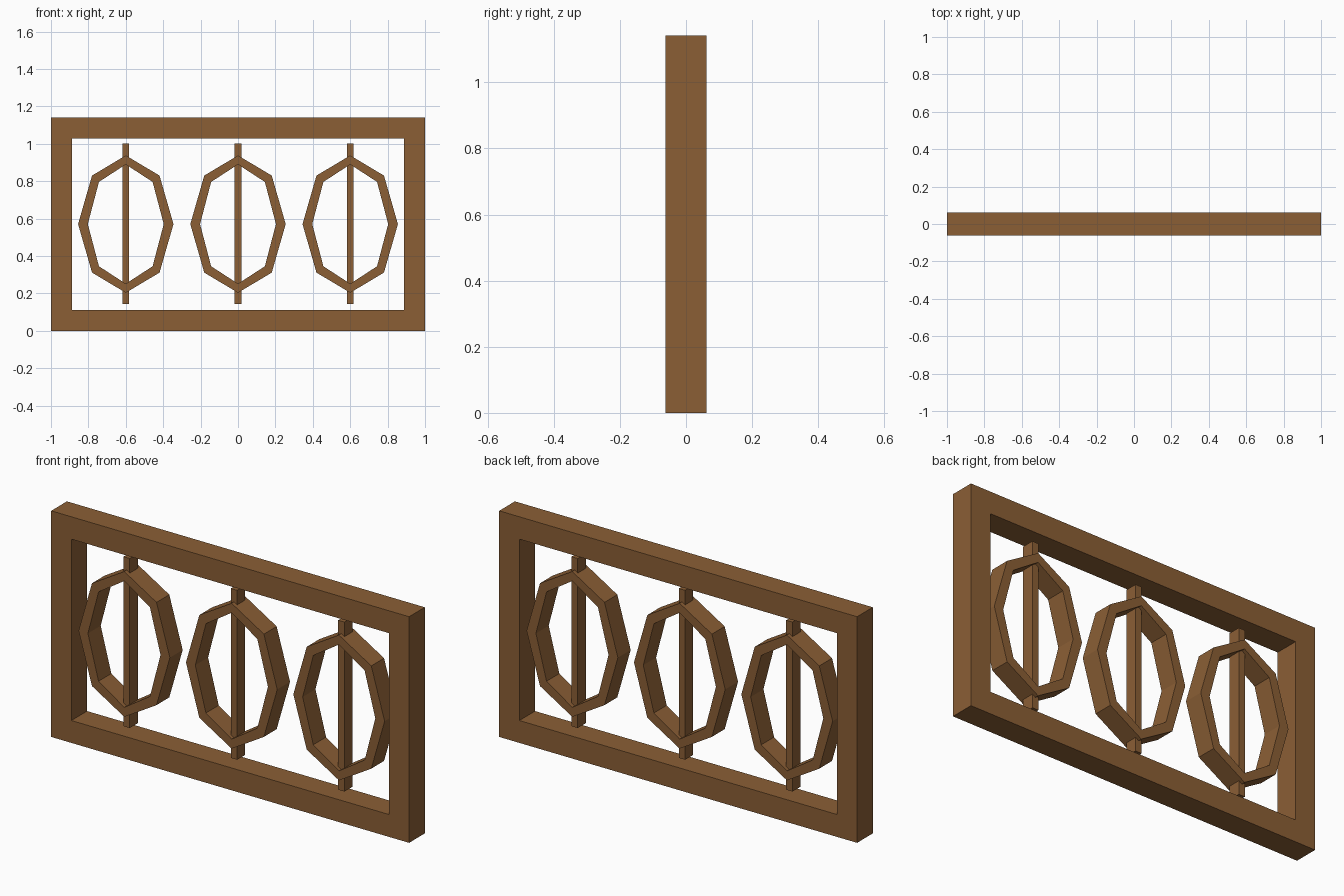
import bpy, bmesh, math

if "Cube" in bpy.data.objects:
    bpy.data.objects.remove(bpy.data.objects["Cube"])

wood = bpy.data.materials.new("brown_wood")
wood.diffuse_color = (0.258, 0.114, 0.036, 1)
wood.use_nodes = True
wood.node_tree.nodes["Principled BSDF"].inputs["Base Color"].default_value = wood.diffuse_color

W, H, D, T = 2.0, 1.142, 0.125, 0.113   # frame width, height, depth, beam thickness
MID = H / 2


def finish(name, bm):
    bmesh.ops.recalc_face_normals(bm, faces=bm.faces)
    me = bpy.data.meshes.new(name)
    bm.to_mesh(me)
    bm.free()
    me.materials.append(wood)
    bpy.context.collection.objects.link(bpy.data.objects.new(name, me))


def box(name, centre, size):
    bm = bmesh.new()
    bmesh.ops.create_cube(bm, size=1)
    bmesh.ops.scale(bm, vec=size, verts=bm.verts)
    bmesh.ops.translate(bm, vec=centre, verts=bm.verts)
    finish(name, bm)


def oval_ring(name, x, outer, inner, depth, sides=8):
    bm = bmesh.new()
    loops = []
    for i in range(sides):
        a = 2 * math.pi * i / sides
        loops.append([bm.verts.new((x + r[0] * math.cos(a), y, MID + r[1] * math.sin(a)))
                      for r, y in ((outer, -depth / 2), (outer, depth / 2),
                                   (inner, depth / 2), (inner, -depth / 2))])
    for i in range(sides):
        p, q = loops[i], loops[(i + 1) % sides]
        for k in range(4):
            m = (k + 1) % 4
            bm.faces.new((p[k], p[m], q[m], q[k]))
    finish(name, bm)


# outer frame: full-height posts with rails between them
for side, s in (("left", -1), ("right", 1)):
    box(side + "_post", (s * (W - T) / 2, 0, MID), (T, D, H))
for name, z in (("bottom", T / 2), ("top", H - T / 2)):
    box(name + "_rail", (0, 0, z), (W - 2 * T, D, T))

# three oval rings, each with a vertical spindle
for i, x in enumerate((-0.6, 0, 0.6), 1):
    box(f"spindle_{i}", (x, 0, MID + 0.002), (0.035, 0.064, 0.856))
    oval_ring(f"oval_ring_{i}", x, (0.255, 0.367), (0.203, 0.319), 0.102)
